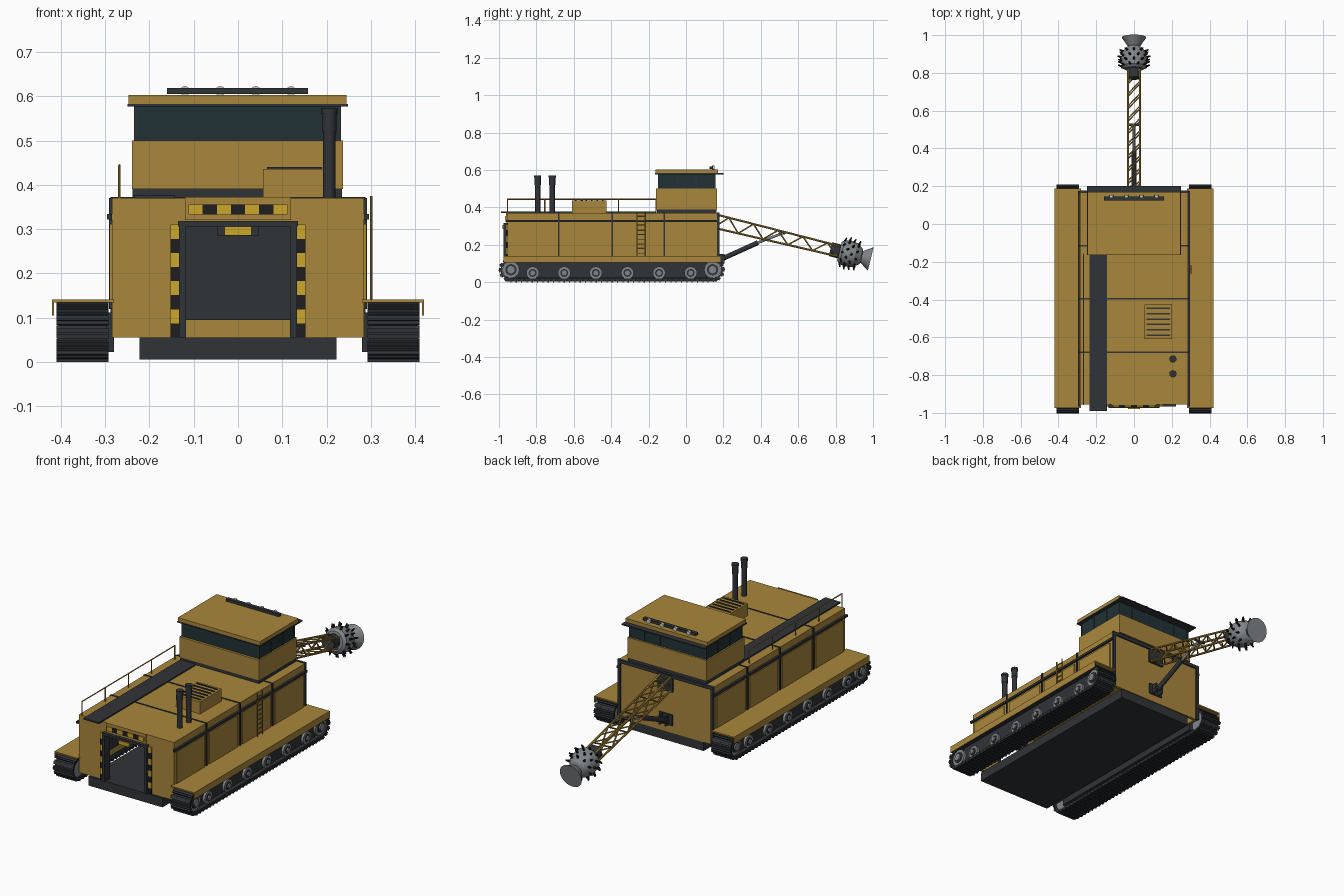
import bpy, bmesh, math
from mathutils import Vector, Matrix

if "Cube" in bpy.data.objects:
    bpy.data.objects.remove(bpy.data.objects["Cube"])

def material(name, r, g, b):
    m = bpy.data.materials.new(name)
    m.diffuse_color = (r, g, b, 1)
    m.use_nodes = True
    m.node_tree.nodes["Principled BSDF"].inputs["Base Color"].default_value = m.diffuse_color
    return m

OCHRE = material("ochre_paint", .40, .245, .046)
DARK = material("dark_steel", .03, .033, .038)
BLACK = material("black", .013, .013, .015)
GREY = material("wheel_grey", .22, .24, .25)
GLASS = material("glass", .015, .032, .038)
HAZARD = material("hazard_yellow", .60, .38, .025)
LAMP = material("lamp", .6, .65, .6)

def part(name, mat, boxes=(), rods=(), seg=16, smooth=False):
    """boxes: x0,x1,y0,y1,z0,z1   rods: start, end, radius[, end radius]"""
    bm = bmesh.new()
    for x0, x1, y0, y1, z0, z1 in boxes:
        m = Matrix.Translation(((x0 + x1) / 2, (y0 + y1) / 2, (z0 + z1) / 2))
        bmesh.ops.create_cube(bm, size=1, matrix=m @ Matrix.Diagonal((x1 - x0, y1 - y0, z1 - z0, 1)))
    for p, q, r, *r2 in rods:
        p, q = Vector(p), Vector(q)
        m = Matrix.Translation((p + q) / 2) @ (q - p).to_track_quat('Z', 'Y').to_matrix().to_4x4()
        bmesh.ops.create_cone(bm, cap_ends=True, segments=seg, radius1=r, radius2=r2[0] if r2 else r,
                              depth=(q - p).length, matrix=m)
    return finish(bm, name, mat, smooth)

def finish(bm, name, mat, smooth=False):
    bmesh.ops.recalc_face_normals(bm, faces=bm.faces)
    me = bpy.data.meshes.new(name)
    bm.to_mesh(me)
    bm.free()
    me.materials.append(mat)
    ob = bpy.data.objects.new(name, me)
    bpy.context.collection.objects.link(ob)
    if smooth:
        bpy.ops.object.select_all(action='DESELECT')
        ob.select_set(True)
        bpy.context.view_layer.objects.active = ob
        bpy.ops.object.shade_smooth_by_angle(angle=math.radians(35))
    return ob

def both(boxes):
    return list(boxes) + [(-b[1], -b[0], *b[2:]) for b in boxes]

# Hull: open-bottomed shell with a doorway at the front
part("hull_shell", OCHRE, both([(.27, .285, -.955, .17, .055, .37), (.13, .27, -.955, -.935, .055, .37)]) + [
    (-.13, .13, -.955, -.935, .31, .37), (-.27, .27, .155, .17, .055, .37), (-.27, .27, -.935, .155, .355, .37)])
part("hull_lining", DARK, both([(.26, .27, -.93, .15, .095, .355)]) + [(-.26, .26, .14, .155, .095, .355)])
part("belly_plate", DARK, [(-.222, .222, -.965, .165, .005, .055)])
seams = (-.68, -.395, -.115)
part("side_panels", OCHRE, both([(.285, .29, a + .02, b - .02, .14, .312) for a, b in
                                 zip((-.955,) + seams, seams + (.17,))]))
part("side_trim", DARK, both([(.285, .296, -.965, .175, .322, .334)] +
                             [(.285, .291, y - .004, y + .004, .12, .37) for y in seams]))
part("roof_seams", DARK, [(-.285, .285, y - .004, y + .004, .368, .373) for y in seams])
part("rear_corner_trim", DARK, both([(.272, .288, .165, .178, .055, .37)]) + [(-.288, .288, .165, .178, .355, .373)])

# Doorway frame, hazard stripes and lamp
part("door_frame", DARK, both([(.118, .133, -.975, -.93, .055, .318)]) + [(-.135, .135, -.975, -.93, .306, .318)])
part("door_header", OCHRE, [(-.12, .12, -.962, -.955, .32, .372)])
n = 8
dz = .255 / n
posts = [both([(.133, .153, -.963, -.955, .055 + i * dz, .055 + (i + 1) * dz)]) for i in range(n)]
top = [(-.112 + i * .032, -.08 + i * .032, -.968, -.96, .333, .355) for i in range(7)]
part("hazard_yellow_blocks", HAZARD, sum(posts[1::2], []) + top[0::2])
part("hazard_black_blocks", BLACK, sum(posts[0::2], []) + top[1::2])
part("door_lamp_bracket", DARK, [(-.046, .046, -.97, -.94, .284, .307)])
part("door_lamp", HAZARD, [(-.031, .031, -.98, -.965, .286, .306)])

# Crawler tracks
YA, YB, ZC, R = -.936, .142, .067, .056

def loop_points(r, k=10):
    pts = [(YB + r * math.sin(math.pi * i / k), ZC - r * math.cos(math.pi * i / k)) for i in range(k + 1)]
    return pts + [(YA - r * math.sin(math.pi * i / k), ZC + r * math.cos(math.pi * i / k)) for i in range(k + 1)]

def belt(name, x0, x1):
    bm = bmesh.new()
    rings = [[bm.verts.new((x, y, z)) for y, z in loop_points(r)]
             for x, r in ((x0, R), (x1, R), (x1, R - .01), (x0, R - .01))]
    m = len(rings[0])
    for j in range(4):
        a, b = rings[j], rings[(j + 1) % 4]
        for i in range(m):
            bm.faces.new((a[i], a[(i + 1) % m], b[(i + 1) % m], b[i]))
    finish(bm, name, DARK)

def track_shoes(name, x0, x1, count=88):
    bm = bmesh.new()
    straight, arc = YB - YA, math.pi * R
    for i in range(count):
        s = i * 2 * (straight + arc) / count
        if s < straight:
            c, a = (YA + s, ZC), -math.pi / 2
        elif s < straight + arc:
            c, a = (YB, ZC), -math.pi / 2 + (s - straight) / R
        elif s < 2 * straight + arc:
            c, a = (YB - (s - straight - arc), ZC), math.pi / 2
        else:
            c, a = (YA, ZC), math.pi / 2 + (s - 2 * straight - arc) / R
        m = Matrix.Translation(((x0 + x1) / 2, *c)) @ Matrix.Rotation(a, 4, 'X') @ Matrix.Translation((0, R + .003, 0))
        bmesh.ops.create_cube(bm, size=1, matrix=m @ Matrix.Diagonal((x1 - x0, .008, .022, 1)))
        bmesh.ops.create_cube(bm, size=1, matrix=m @ Matrix.Translation((0, .004, 0)) @ Matrix.Diagonal((x1 - x0, .008, .006, 1)))
    finish(bm, name, DARK)

road = [-.82 + .169 * i for i in range(6)]
for side, s in (("left", -1), ("right", 1)):
    x0, x1 = sorted((s * .292, s * .41))
    belt(side + "_track_belt", x0 + .004, x1 - .004)
    track_shoes(side + "_track_shoes", x0, x1)
    f0, f1 = sorted((s * .28, s * .385))
    part(side + "_track_frame", DARK, [(f0, f1, YA + .03, YB - .03, .022, .112)])
    axle = lambda y, z, a, b, r: ((s * a, y, z), (s * b, y, z), r)
    part(side + "_track_wheels", GREY, rods=[axle(y, .05, .30, .398, .034) for y in road] +
         [axle(y, ZC, .30, .398, .045) for y in (YA, YB)], seg=24, smooth=True)
    part(side + "_wheel_discs", DARK, rods=[axle(y, ZC, .39, .401, .03) for y in (YA, YB)] +
         [axle(y, .05, .39, .4, .021) for y in road], seg=24, smooth=True)
    part(side + "_wheel_hubs", GREY, rods=[axle(y, .05, .39, .407, .013) for y in road] +
         [axle(y, ZC, .39, .408, .02) for y in (YA, YB)], smooth=True)
part("fenders", OCHRE, both([(.28, .42, -.975, .187, .134, .141), (.416, .42, -.975, .187, .105, .136)]))

# Cabin
part("cabin_base", DARK, [(-.238, .235, -.155, .162, .37, .392)])
part("cabin_body", OCHRE, [(-.24, .237, -.16, .165, .39, .50)])
part("cabin_windows", GLASS, [(-.232, .23, -.147, .155, .50, .58)])
part("window_posts", DARK, [(x - .003, x + .003, y - .003, y + .003, .50, .58)
                            for y in (-.147, .155) for x in (-.232, .23)] +
     [(x - .003, x + .003, .152, .158, .50, .58) for x in (-.14, -.047, .047, .14)] +
     [(x - .003, x + .003, y - .003, y + .003, .50, .58) for x in (-.232, .23) for y in (-.045, .055)])
part("cabin_roof", OCHRE, [(-.247, .245, -.163, .17, .582, .603)])
part("roof_visor", DARK, [(-.25, .248, -.165, .2, .577, .583)])
part("light_bar", DARK, [(-.16, .158, .125, .145, .605, .619)])
part("work_lights", LAMP, rods=[((x, .14, .612), (x, .153, .612), .011) for x in (-.12, -.04, .04, .12)], smooth=True)

# Deck fittings
part("conveyor_walkway", DARK, [(-.235, -.142, -.99, -.16, .369, .377)])
part("engine_vent_box", OCHRE, [(.056, .2, -.61, -.425, .37, .436)])
part("vent_slats", DARK, [(.065, .19, y - .004, y + .004, .435, .44) for y in [-.59 + .029 * i for i in range(6)]])
part("exhaust_stacks", DARK, rods=[r for y in (-.793, -.715) for r in
     (((.206, y, .37), (.206, y, .57), .014), ((.206, y, .52), (.206, y, .56), .0165), ((.206, y, .56), (.206, y, .572), .019))], smooth=True)
part("deck_railing", OCHRE, rods=[((-.268, y, .37), (-.268, y, .445), .003) for y in (-.955, -.755, -.555, -.36, -.16)] +
     [((-.268, -.957, .444), (-.268, -.158, .444), .003)], seg=8)
part("side_ladder", OCHRE, rods=[((.301, y, .14), (.301, y, .375), .003) for y in (-.262, -.22)] +
     [((.301, -.262, .155 + .025 * i), (.301, -.22, .155 + .025 * i), .0025) for i in range(9)], seg=8)

# Lattice boom, in a frame running along its slope
ANG = math.atan2(-.157, .645)

def on_boom(t, x=0, v=0):
    return Vector((x, .155 + t * math.cos(ANG) - v * math.sin(ANG), .327 + t * math.sin(ANG) + v * math.cos(ANG)))

def chord(t, sx, sv):
    return on_boom(t, sx * .031, sv * (.036 - .008 * t / .68))

corners = [(1, 1), (1, -1), (-1, 1), (-1, -1)]
part("boom_chords", OCHRE, rods=[(chord(0, *c), chord(.68, *c), .0055) for c in corners], seg=8)
lace, step = [], .68 / 10
for i in range(10):
    a, b, f = i * step, (i + 1) * step, 1 if i % 2 else -1
    for s in (1, -1):
        lace.append((chord(a, s, f), chord(b, s, -f), .004))
        lace.append((chord(a, -1, s), chord(b, 1, s), .004))
part("boom_lacing", OCHRE, rods=lace, seg=6)
part("boom_foot", DARK, [(-.045, .045, .165, .18, .28, .368)])

# Boom ram and bracket
part("ram_bracket", DARK, both([(.014, .022, .165, .205, .1, .15)]) + [(-.04, .04, .165, .176, .095, .155)])
part("ram_barrel", DARK, rods=[((0, .19, .124), (0, .385, .212), .013), ((-.024, .192, .125), (.024, .192, .125), .007)], smooth=True)
part("ram_rod", GREY, rods=[((0, .38, .21), (0, .525, .266), .007)], smooth=True)
part("ram_pin", DARK, rods=[((-.034, .525, .262), (.034, .525, .262), .007)], smooth=True)

# Cutter head
part("cutter_collar", DARK, rods=[(on_boom(.635), on_boom(.70), .038)], seg=24, smooth=True)
profile = [(.685, .052), (.70, .066), (.735, .07), (.77, .066), (.80, .045), (.808, .032), (.857, .065)]
part("cutter_drum", GREY, rods=[(on_boom(a), on_boom(b), r, q) for (a, r), (b, q) in zip(profile, profile[1:])],
     seg=24, smooth=True)
teeth = []
for k, (t, r) in enumerate([(.70, .064), (.725, .068), (.75, .068), (.778, .06)]):
    for i in range(10):
        a = math.tau * (i + .5 * (k % 2)) / 10
        teeth.append((on_boom(t, r * math.cos(a), r * math.sin(a)),
                      on_boom(t + .006, (r + .02) * math.cos(a), (r + .02) * math.sin(a)), .0065, .0035))
part("cutter_teeth", BLACK, rods=teeth, seg=8)
